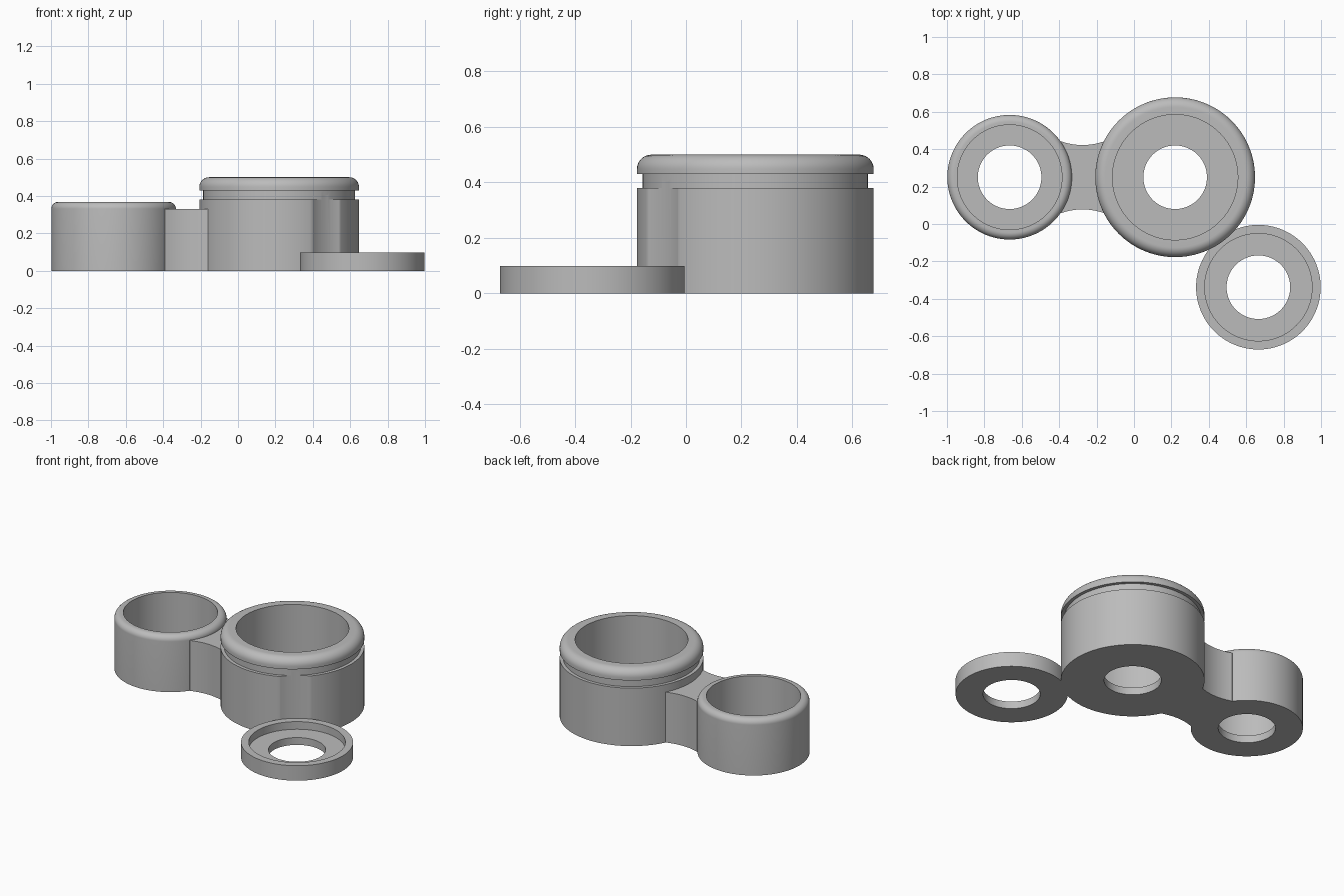
import bpy, bmesh, math
from math import sin, cos, radians, pi

if "Cube" in bpy.data.objects:
    bpy.data.objects.remove(bpy.data.objects["Cube"])

grey = bpy.data.materials.new("plain grey")
grey.use_nodes = True
grey.diffuse_color = (0.5, 0.5, 0.5, 1)
grey.node_tree.nodes["Principled BSDF"].inputs["Base Color"].default_value = (0.5, 0.5, 0.5, 1)

SEGMENTS = 128
HOLE, FLOOR = 0.17, 0.048
BIG, SMALL, RING = (0.22, 0.25), (-0.665, 0.25), (0.665, -0.338)
BIG_R, SMALL_R = 0.427, 0.333
BRIDGE_TOP = 0.33


def finish(name, bm):
    bmesh.ops.recalc_face_normals(bm, faces=bm.faces)
    mesh = bpy.data.meshes.new(name)
    bm.to_mesh(mesh)
    bm.free()
    mesh.materials.append(grey)
    obj = bpy.data.objects.new(name, mesh)
    bpy.context.collection.objects.link(obj)
    return obj


def smooth(obj):
    bpy.ops.object.select_all(action="DESELECT")
    obj.select_set(True)
    bpy.context.view_layer.objects.active = obj
    bpy.ops.object.shade_smooth_by_angle(angle=radians(30))


def lathe(name, centre, profile):
    """Spin a closed (radius, height) outline around a vertical axis."""
    bm = bmesh.new()
    rings = []
    for i in range(SEGMENTS):
        a = 2 * pi * i / SEGMENTS
        rings.append([bm.verts.new((centre[0] + r * cos(a), centre[1] + r * sin(a), z))
                      for r, z in profile])
    n = len(profile)
    for i, ring in enumerate(rings):
        following = rings[(i + 1) % SEGMENTS]
        for j in range(n):
            k = (j + 1) % n
            bm.faces.new((ring[j], following[j], following[k], ring[k]))
    return finish(name, bm)


def fillet(radius, top, size, steps=10):
    """Rounded outer corner, from the side up to the top."""
    arc = [radians(90 * i / steps) for i in range(steps + 1)]
    return [(radius - size + size * cos(a), top - size + size * sin(a)) for a in arc]


def cup(name, centre, outer, inner, top, side):
    """Cup with a holed floor; side is the outline of its outside."""
    return lathe(name, centre, [(HOLE, 0), (outer, 0), *side,
                                (inner, top), (inner, FLOOR), (HOLE, FLOOR)])


def prism(name, outline, low, high):
    bm = bmesh.new()
    face = bm.faces.new([bm.verts.new((x, y, low)) for x, y in outline])
    top = bmesh.ops.extrude_face_region(bm, geom=[face])["geom"]
    bmesh.ops.translate(bm, vec=(0, 0, high - low),
                        verts=[v for v in top if isinstance(v, bmesh.types.BMVert)])
    return finish(name, bm)


# Large cup with a groove under its rounded rim
large_cup = cup("large_cup", BIG, BIG_R, 0.335, 0.5,
                [(BIG_R, 0.38), (0.406, 0.38), (0.406, 0.43), (BIG_R, 0.43)]
                + fillet(BIG_R, 0.5, 0.052))

# Small cup with a rounded rim
small_cup = cup("small_cup", SMALL, SMALL_R, 0.28, 0.368, fillet(SMALL_R, 0.368, 0.037))

# Shallow loose ring
ring = cup("shallow_ring", RING, SMALL_R, 0.287, 0.098, [(SMALL_R, 0.098)])

# Notch in the large cup that follows the ring
angles = [2 * pi * i / SEGMENTS for i in range(SEGMENTS)]
cutter = prism("notch_cutter", [(RING[0] + SMALL_R * cos(a), RING[1] + SMALL_R * sin(a))
                                for a in angles], -0.1, 0.405)
cutter.hide_render = True
notch = large_cup.modifiers.new("notch", "BOOLEAN")
notch.operation, notch.solver, notch.object = "DIFFERENCE", "EXACT", cutter
bpy.context.view_layer.objects.active = large_cup
bpy.ops.object.modifier_apply(modifier="notch")
bpy.data.objects.remove(cutter)

# Waisted bridge whose ends are buried in the cup walls
x0, x1 = -0.39, -0.16
middle, half = (x0 + x1) / 2, (x1 - x0) / 2
side = []
for i in range(17):
    x = x0 + (x1 - x0) * i / 16
    side.append((x, 0.172 + 0.02 * ((x - middle) / half) ** 2))
sweep = [i / 8 - 1 for i in range(17)]
small_end = [(SMALL[0] + 0.31 * cos(radians(36 * t)), SMALL[1] + 0.31 * sin(radians(36 * t)))
             for t in sweep]
big_end = [(BIG[0] - 0.39 * cos(radians(27 * t)), BIG[1] - 0.39 * sin(radians(27 * t)))
           for t in sweep]
outline = (small_end + [(x, BIG[1] + y) for x, y in side] + big_end
           + [(x, BIG[1] - y) for x, y in reversed(side)])
bridge = prism("bridge", outline, 0, BRIDGE_TOP)

for obj in (large_cup, small_cup, ring, bridge):
    smooth(obj)
